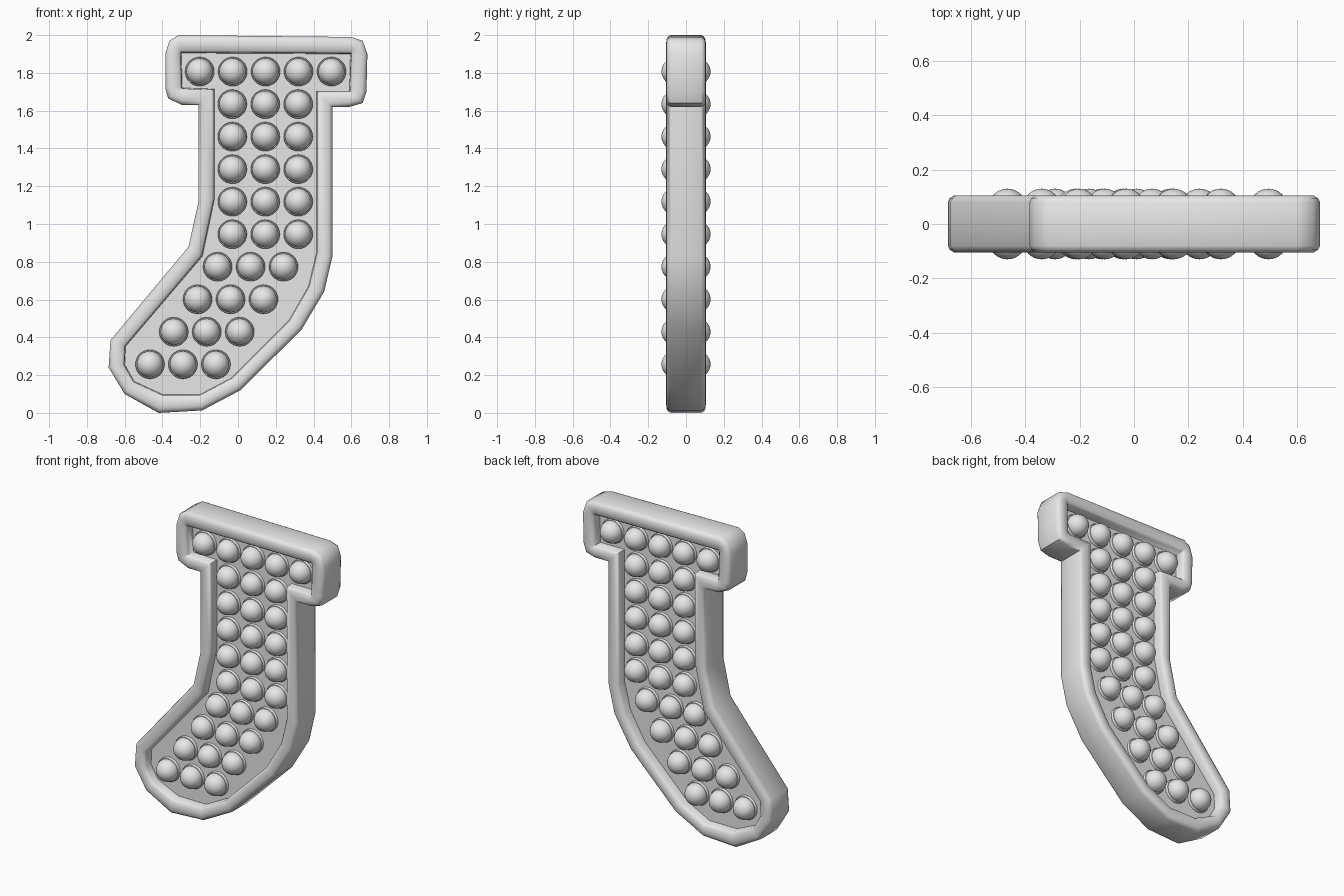
import bpy, bmesh, math
from mathutils import Vector

cube = bpy.data.objects.get("Cube")
if cube:
    bpy.data.objects.remove(cube, do_unlink=True)

grey = bpy.data.materials.new("light grey")
grey.use_nodes = True
COLOUR = (0.8, 0.8, 0.8, 1)
grey.diffuse_color = COLOUR
grey.node_tree.nodes["Principled BSDF"].inputs["Base Color"].default_value = COLOUR

FLOOR = 0.04   # distance of the recessed panel from the middle plane

# Each inner rim corner with the outer corners it belongs to, as (x, z)
OUTLINE = [
    ((-.30, 1.905), [(-.385, 1.9), (-.363, 1.97), (-.315, 2)]),
    ((.595, 1.9), [(.6, 1.99), (.66, 1.97), (.685, 1.9)]),
    ((.59, 1.705), [(.68, 1.7), (.66, 1.64), (.59, 1.62)]),
    ((.415, 1.705), [(.5, 1.62)]),
    ((.415, .845), [(.5, .83)]),
    ((.373, .67), [(.457, .643)]),
    ((.27, .49), [(.336, .44)]),
    ((-.035, .185), [(.013, .12)]),
    ((-.2, .098), [(-.19, .013)]),
    ((-.4, .098), [(-.42, 0)]),
    ((-.55, .167), [(-.6, .1)]),
    ((-.6, .257), [(-.685, .24)]),
    ((-.595, .352), [(-.675, .385)]),
    ((-.188, .83), [(-.262, .88)]),
    ((-.125, 1.13), [(-.21, 1.115)]),
    ((-.125, 1.715), [(-.21, 1.63)]),
    ((-.295, 1.72), [(-.295, 1.63), (-.37, 1.665), (-.385, 1.72)]),
]
PAIRS = [(Vector(o), Vector(i)) for i, outers in OUTLINE for o in outers]

# Rim section: share of the way from outer to inner edge, and depth
SECTION = [(0, .08), (.08, .095), (.25, .104), (.5, .105), (.85, .102),
           (.96, .09), (1, FLOOR)]


def finish(bm, name, angle):
    bmesh.ops.remove_doubles(bm, verts=bm.verts, dist=0.0005)
    bmesh.ops.recalc_face_normals(bm, faces=bm.faces)
    mesh = bpy.data.meshes.new(name)
    bm.to_mesh(mesh)
    bm.free()
    obj = bpy.data.objects.new(name, mesh)
    bpy.context.collection.objects.link(obj)
    mesh.materials.append(grey)
    bpy.ops.object.select_all(action='DESELECT')
    obj.select_set(True)
    bpy.context.view_layer.objects.active = obj
    bpy.ops.object.shade_smooth_by_angle(angle=math.radians(angle))
    return obj


# Stocking body: rim lofted from the front panel around to the back panel
bm = bmesh.new()
path = [(t, -y) for t, y in reversed(SECTION)] + SECTION
rings = []
for t, y in path:
    points = [o.lerp(i, t) for o, i in PAIRS]
    rings.append([bm.verts.new((p.x, y, p.y)) for p in points])
for a, b in zip(rings, rings[1:]):
    for k in range(len(a)):
        n = (k + 1) % len(a)
        bm.faces.new((a[k], a[n], b[n], b[k]))
for ring in (rings[0], rings[-1]):
    bm.faces.new(ring)
finish(bm, "stocking_body", 50)

# Domed bubble with a short collar, turned around the depth axis
R, CENTRE, SEGMENTS = 0.07, 0.06, 28
dome = [(R * math.cos(a), CENTRE + R * math.sin(a))
        for a in (math.radians(90 * k / 8) for k in range(8))]
BUBBLE = [(.077, FLOOR - .01), (.077, .052), (.074, .056), (R, .056)] + dome


def add_bubble(bm, x, z, side):
    rings = []
    for r, y in BUBBLE:
        angles = [math.tau * k / SEGMENTS for k in range(SEGMENTS)]
        rings.append([bm.verts.new((x + r * math.cos(a), side * y,
                                    z + r * math.sin(a))) for a in angles])
    for a, b in zip(rings, rings[1:]):
        for k in range(SEGMENTS):
            n = (k + 1) % SEGMENTS
            bm.faces.new((a[k], a[n], b[n], b[k]))
    tip = bm.verts.new((x, side * (CENTRE + R), z))
    for k in range(SEGMENTS):
        bm.faces.new((rings[-1][k], rings[-1][(k + 1) % SEGMENTS], tip))


# Rows from the cuff down to the toe: first x and number of bubbles
ROWS = [(-.203, 5)] + [(-.03, 3)] * 5 + [(-.108, 3), (-.214, 3),
                                         (-.34, 3), (-.466, 3)]
for name, side in (("front_bubbles", -1), ("back_bubbles", 1)):
    bm = bmesh.new()
    for row, (start, count) in enumerate(ROWS):
        for col in range(count):
            add_bubble(bm, start + .1745 * col, 1.807 - .1722 * row, side)
    finish(bm, name, 40)
